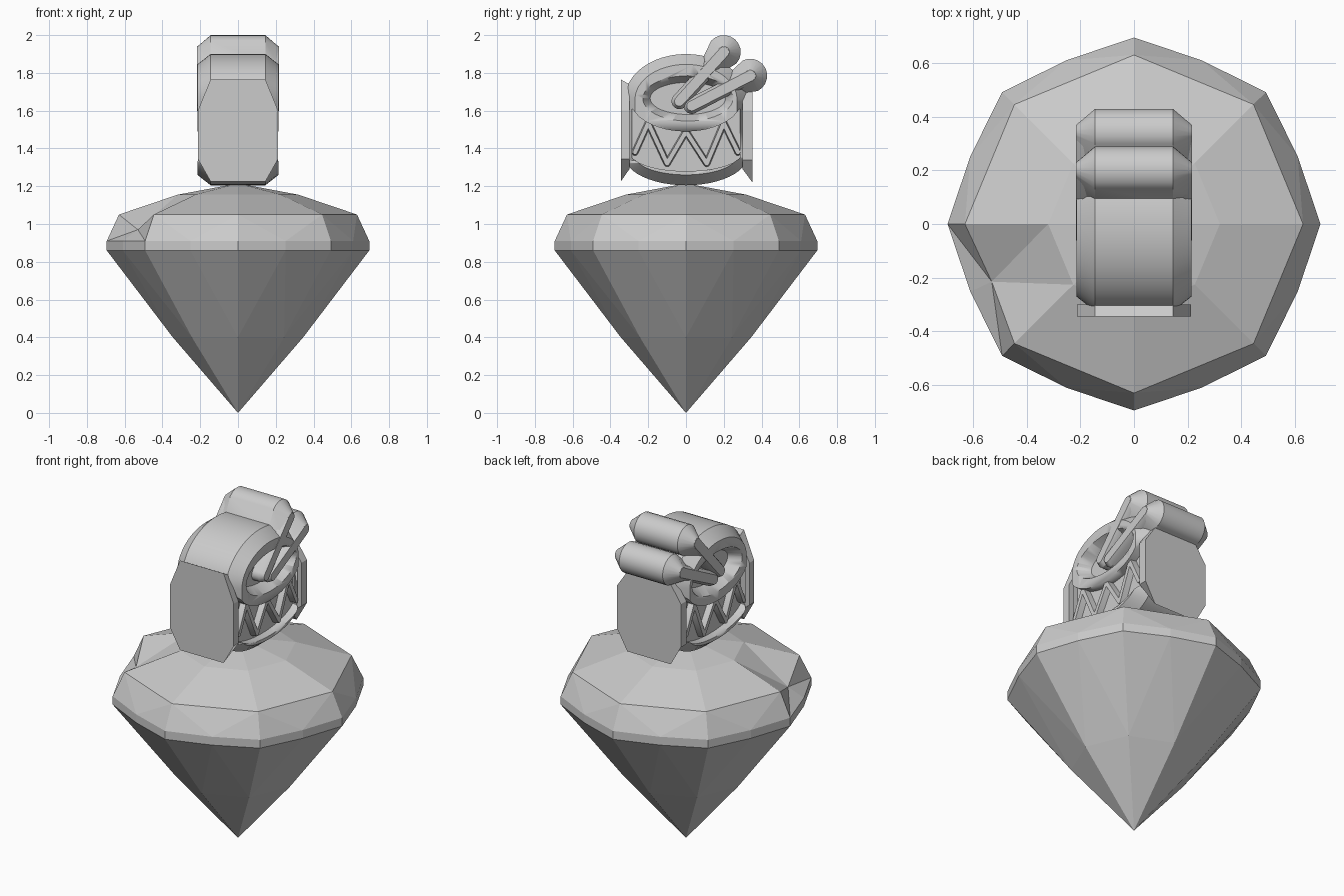
import bpy, bmesh
from math import sin, cos, pi, atan2, sqrt, radians

if "Cube" in bpy.data.objects:
    bpy.data.objects.remove(bpy.data.objects["Cube"])


def finish(name, bm, smooth=None):
    bmesh.ops.recalc_face_normals(bm, faces=bm.faces)
    me = bpy.data.meshes.new(name)
    bm.to_mesh(me)
    bm.free()
    ob = bpy.data.objects.new(name, me)
    bpy.context.collection.objects.link(ob)
    bpy.ops.object.select_all(action='DESELECT')
    ob.select_set(True)
    bpy.context.view_layer.objects.active = ob
    if smooth:
        bpy.ops.object.shade_smooth_by_angle(angle=radians(smooth))
    return ob


def loft(name, layers, smooth=28):
    """Skin a stack of (x, yz outline) sections and cap both ends."""
    bm = bmesh.new()
    rings = [[bm.verts.new((x, y, z)) for y, z in pts] for x, pts in layers]
    n = len(rings[0])
    for a, b in zip(rings, rings[1:]):
        for i in range(n):
            j = (i + 1) % n
            bm.faces.new((a[i], a[j], b[j], b[i]))
    bm.faces.new(rings[0])
    bm.faces.new(rings[-1])
    return finish(name, bm, smooth)


def chamfered(name, inner, outer):
    return loft(name, [(-.215, inner), (-.145, outer), (.145, outer), (.215, inner)])


def ellipse(cy, cz, a, b, n=40):
    return [(cy + a * cos(2 * pi * i / n), cz + b * sin(2 * pi * i / n)) for i in range(n)]


def capsule(p, rp, q, rq, n=10):
    t = atan2(q[1] - p[1], q[0] - p[0])
    out = []
    for (y, z), r, t0 in ((p, rp, t + pi / 2), (q, rq, t - pi / 2)):
        out += [(y + r * cos(t0 + pi * i / n), z + r * sin(t0 + pi * i / n)) for i in range(n + 1)]
    return out


def drum_outline(d, n=24):
    top = [((.325 - d) * cos(pi * i / n), 1.66 + (.24 - d) * sin(pi * i / n)) for i in range(n + 1)]
    low = [(-(.325 - d) * cos(pi * i / n), 1.36 - (.155 - d) * sin(pi * i / n)) for i in range(n + 1)]
    return top + low


# Gem: brilliant cut with an eight-sided crown and sixteen-sided girdle
def ring(bm, n, z, r, r_mid=None):
    return [bm.verts.new(((r_mid if r_mid and i % 2 else r) * cos(2 * pi * i / n),
                          (r_mid if r_mid and i % 2 else r) * sin(2 * pi * i / n), z)) for i in range(n)]


bm = bmesh.new()
tip = bm.verts.new((0, 0, 0))
apex = bm.verts.new((0, 0, 1.215))
low = ring(bm, 8, .40, .345)
g0 = ring(bm, 16, .86, .695, .66)
g1 = ring(bm, 16, .91, .695, .66)
rim = ring(bm, 8, 1.05, .63)
table = ring(bm, 8, 1.155, .32)
chip = bm.verts.new((-.53, -.215, .97))
for i in range(8):
    j, a, m, b = (i + 1) % 8, 2 * i, 2 * i + 1, (2 * i + 2) % 16
    faces = [(tip, low[i], low[j]), (low[i], low[j], g0[m]),
             (low[i], g0[a], g0[m]), (low[j], g0[m], g0[b]),
             (g0[a], g0[m], g1[m], g1[a]), (g0[m], g0[b], g1[b], g1[m]),
             (table[i], table[j], apex)]
    if i == 4:  # chipped facet on one side
        faces += [(rim[i], table[i], chip), (table[i], table[j], chip), (table[j], rim[j], chip),
                  (rim[i], chip, g1[a]), (g1[a], g1[m], chip), (g1[m], g1[b], chip),
                  (g1[b], rim[j], chip)]
    else:
        faces += [(rim[i], rim[j], table[j], table[i]), (g1[a], g1[m], rim[i]),
                  (g1[m], rim[j], rim[i]), (g1[m], g1[b], rim[j])]
    for f in faces:
        bm.faces.new(f)
finish("gem", bm)

# Drum body with chamfered sides
drum = chamfered("drum_body", drum_outline(.055), drum_outline(0))

# Recesses on both sides: drum head and decorated shell
n = 16
ys = [-.285 + .57 * i / n for i in range(n + 1)]
band = [(y, 1.665 - .175 * sqrt(1 - (y / .3) ** 2)) for y in ys]
band += [(y, 1.38 - .1 * sqrt(1 - (y / .3) ** 2)) for y in reversed(ys)]
for s in (1, -1):
    cuts = [loft("head_cutter", [(s * .145, ellipse(.01, 1.665, .20, .085)),
                                 (s * .235, ellipse(.01, 1.665, .25, .13))]),
            loft("shell_cutter", [(s * .165, band), (s * .26, band)])]
    for c in cuts:
        mod = drum.modifiers.new("cut", 'BOOLEAN')
        mod.operation, mod.object, mod.solver = 'DIFFERENCE', c, 'EXACT'
        bpy.context.view_layer.objects.active = drum
        bpy.ops.object.modifier_apply(modifier=mod.name)
        bpy.data.objects.remove(c)

# Zigzag cords on the shell
cord = [(-.27, 1.38), (-.2, 1.535), (-.1, 1.32), (0, 1.49), (.11, 1.32), (.2, 1.535), (.275, 1.38)]
for s in (1, -1):
    for p, q in zip(cord, cord[1:]):
        loft("cord", [(s * .15, capsule(p, .02, q, .02, 4)), (s * .2, capsule(p, .012, q, .012, 4))])

# Flat side panels, narrower at their ends
for name, y0, y1, z0, z1 in (("front_panel", -.345, -.30, 1.225, 1.765),
                             ("back_panel", .352, .30, 1.22, 1.70)):
    bm = bmesh.new()
    half = [(.145, z0), (.213, z0 + .12), (.213, 1.6), (.145, z1)]
    pts = half + [(-x, z) for x, z in reversed(half)]
    outer = [bm.verts.new((x, y0, z)) for x, z in pts]
    inner = [bm.verts.new((x, y1, min(max(z, 1.29), 1.74))) for x, z in pts]
    bm.faces.new(outer)
    bm.faces.new(inner)
    for i in range(8):
        j = (i + 1) % 8
        bm.faces.new((outer[i], outer[j], inner[j], inner[i]))
    finish(name, bm)

# Drumsticks: full-width rounded heads, with slim shafts lying on each drum head
for head, neck, end in (((.2, 1.91), (.12, 1.82), (-.035, 1.65)),
                        ((.34, 1.785), (.24, 1.735), (.03, 1.625))):
    chamfered("stick_head", capsule(head, .03, neck, .02), capsule(head, .09, neck, .055))
    for s in (1, -1):
        loft("stick_shaft", [(s * .12, capsule(head, .04, end, .042)),
                             (s * .19, capsule(head, .04, end, .042)),
                             (s * .217, capsule(head, .028, end, .026))])
